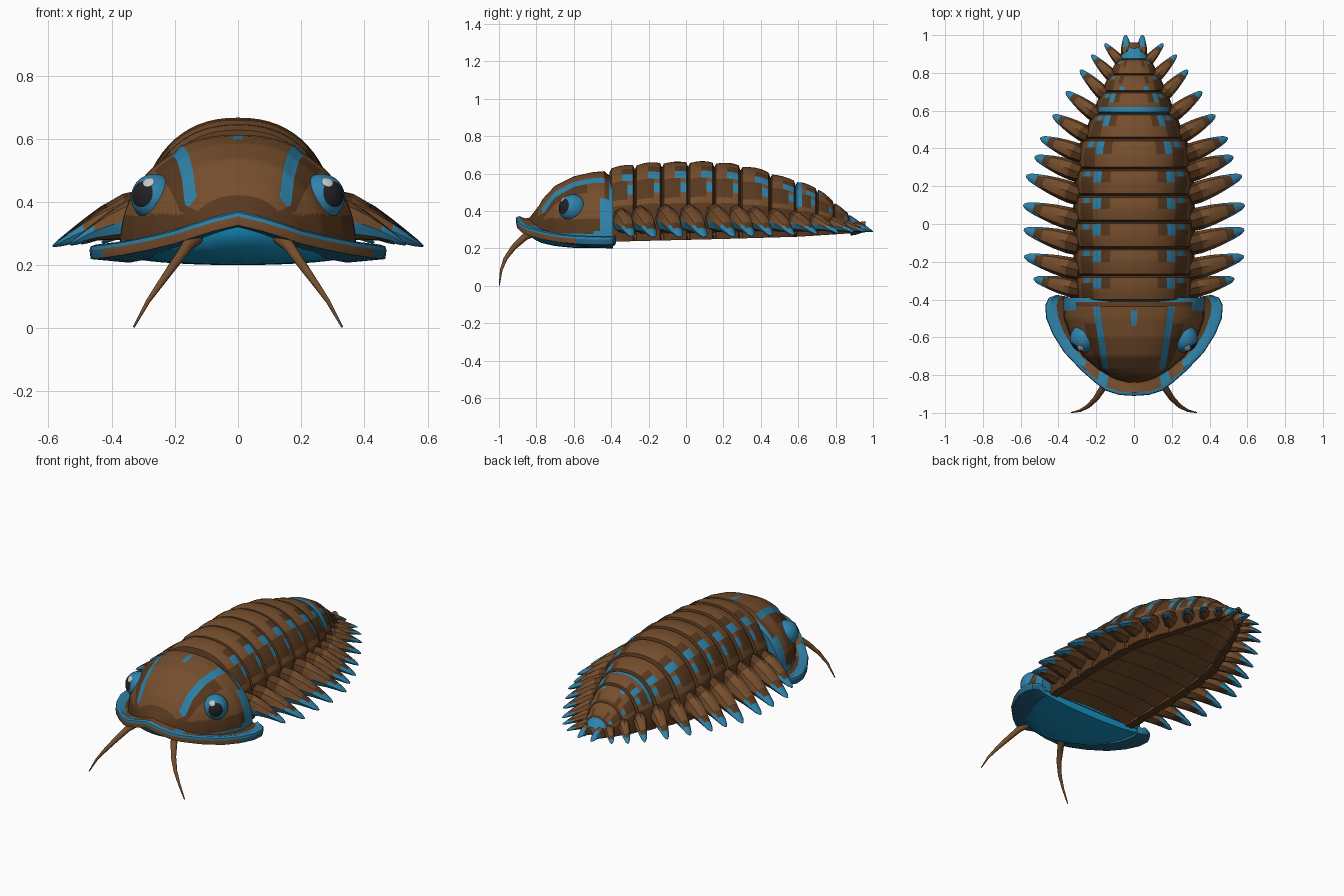
import bpy, bmesh, math
from mathutils import Vector

cube = bpy.data.objects.get("Cube")
if cube:
    bpy.data.objects.remove(cube)

# Materials
COLOURS = [("brown", (.18, .076, .026)), ("dark brown", (.098, .04, .0135)),
           ("blue", (.028, .225, .40)), ("deep blue", (.016, .13, .23)),
           ("belly blue", (.009, .30, .56)),
           ("pupil black", (.015, .015, .018)), ("glint white", (.55, .57, .57))]
BROWN, DARK, BLUE, DEEP, BELLY, BLACK, WHITE = range(7)
MATS = []
for label, rgb in COLOURS:
    m = bpy.data.materials.new(label)
    m.use_nodes = True
    m.diffuse_color = (*rgb, 1)
    m.node_tree.nodes["Principled BSDF"].inputs["Base Color"].default_value = (*rgb, 1)
    MATS.append(m)


def lerp(table, v):
    """Piecewise linear lookup."""
    for (a, p), (b, q) in zip(table, table[1:]):
        if v <= b:
            return p + (q - p) * max(0, (v - a) / (b - a))
    return table[-1][1]


def finish(name, bm):
    bmesh.ops.recalc_face_normals(bm, faces=bm.faces)
    me = bpy.data.meshes.new(name)
    for m in MATS:
        me.materials.append(m)
    bm.to_mesh(me)
    bm.free()
    me.shade_smooth()
    me.set_sharp_from_angle(angle=math.radians(40))
    bpy.context.collection.objects.link(bpy.data.objects.new(name, me))


def loft(name, rings, rule):
    """Skin closed rings, cap both ends, colour by rule(row, column, centre)."""
    bm = bmesh.new()
    rows = [[bm.verts.new(p) for p in r] for r in rings]
    n = len(rows[0])
    for i, (a, b) in enumerate(zip(rows, rows[1:])):
        for j in range(n):
            k = (j + 1) % n
            f = bm.faces.new((a[j], a[k], b[k], b[j]))
            f.material_index = rule(i, j, f.calc_center_median())
    for i, r in ((0, rows[0]), (len(rows) - 2, rows[-1])):
        f = bm.faces.new(r)
        f.material_index = rule(i, 0, f.calc_center_median())
    finish(name, bm)


def arch(t, w, h, z0, e):
    """Point on a squarish arch, t from 0 to pi."""
    c, s = math.cos(t), max(0, math.sin(t))
    return math.copysign(abs(c) ** e * w, c), z0 + h * s ** e


# Body outline along y: half width, top and lower edge
WIDTH = [(-.41, .312), (0, .32), (.25, .312), (.42, .29), (.5, .25), (.59, .215),
         (.71, .165), (.8, .125), (.9, .07), (.96, .035)]
TOP = [(-.41, .63), (-.2, .655), (.1, .662), (.25, .65), (.4, .62), (.5, .585),
       (.62, .55), (.71, .515), (.8, .44), (.9, .36), (.96, .32)]
LOW = [(-.41, .235), (.2, .25), (.6, .262), (.96, .285)]

# Overlapping back plates, each an arch with a stepped profile, and belly slats
PROFILE = [(0, -.028), (.08, -.004), (.3, .002), (.5, .005), (.72, .004), (.94, 0),
           (1, -.022), (1.1, -.05), (0, -.05)]
BOUNDS = [-.41, -.275, -.13, .01, .15, .29, .45, .585, .7, .79, .87, .95]
COLS = 36
for n, (y0, y1) in enumerate(zip(BOUNDS, BOUNDS[1:])):
    rings = []
    for c in range(COLS + 1):
        ring = []
        for f, d in PROFILE:
            y = y0 + (y1 - y0) * f
            w, z0 = lerp(WIDTH, y), lerp(LOW, y)
            d *= min(1, w / .2)
            x, z = arch(math.pi * c / COLS, w + d, lerp(TOP, y) - z0 + d, z0, .87)
            ring.append((x, y, z))
        rings.append(ring)

    def plate_colour(i, j, c, n=n):
        k = min(i, COLS - 1 - i)          # columns up from either side
        if j > 5:
            return DARK
        if n == 7 and j < 2 and k > 5 or n == 10 and k > 6 or n == 8 and k in (13, 14) and j == 1:
            return BLUE
        if k in (10, 11) and j in (3, 4) and n < 8 or k in (7, 8) and j == 4:
            return BLUE
        if k < 5 or k in (6, 7, 8, 9) and j < 4 or k in (12, 13) and j in (3, 4):
            return DARK
        return DARK if j in (0, 5) else BROWN
    loft(f"back_plate_{n + 1}", rings, plate_colour)

    rings = []
    for c in range(13):
        u = c / 6 - 1
        rings.append([(u * (lerp(WIDTH, y) - .01), y, lerp(LOW, y) + d + .025 * (1 - u * u))
                      for y, d in ((y0, .0), (y1 + .01, .02), (y1 + .01, .035), (y0, .03))])
    loft(f"belly_slat_{n + 1}", rings, lambda i, j, c: BROWN)


# Side spines: base y, tip x, tip y, tip z, half width
SPINES = [(-.35, .53, -.29, .265, .052), (-.25, .58, -.172, .26, .058),
          (-.115, .582, -.03, .26, .06), (.01, .585, .1, .26, .06),
          (.145, .57, .255, .262, .058), (.265, .525, .355, .265, .055),
          (.36, .495, .455, .268, .051), (.46, .43, .575, .27, .047),
          (.565, .36, .7, .275, .043), (.67, .285, .815, .28, .038),
          (.765, .225, .895, .285, .033), (.845, .155, .955, .288, .028),
          (.885, .045, 1.0, .29, .03)]
TAPER = [(0, .9), (.2, 1), (.45, .88), (.65, .7), (.8, .54), (.93, .36), (1, .12)]
for n, (by, tx, ty, tz, half) in enumerate(SPINES):
    z0 = lerp(LOW, by)
    base = Vector((max(lerp(WIDTH, by) - .04, 0), by, z0 + (lerp(TOP, by) - z0) * .29))
    tip = Vector((tx, ty, tz))
    axis = (tip - base).normalized()
    across = axis.cross(Vector((0, 0, 1))).normalized()
    up = across.cross(axis)
    for side, tag in ((1, "left"), (-1, "right")):
        rings = []
        for s, k in TAPER:
            mid = base.lerp(tip, s) + up * .015 * math.sin(math.pi * s) * half / .055
            ring = []
            for a in range(8):
                t = math.tau * a / 8
                p = mid + across * math.cos(t) * half * k \
                    + up * math.sin(t) * half * (1.45 - s) * k
                ring.append((p.x * side, p.y, p.z))
            rings.append(ring)

        def spine_colour(i, j, c, n=n):
            if i >= 4 or n == 12 and i > 1 or j == 7 and i >= 1 or j in (0, 3, 4) and i == 3:
                return BLUE
            return DARK if i == 3 or i == 0 else BROWN
        loft(f"{tag}_spine_{n + 1}", rings, spine_colour)

# Head dome with a raised centre panel; columns follow the stripe edges
HEAD_W = [(-.85, .03), (-.82, .11), (-.77, .19), (-.7, .27), (-.6, .335),
          (-.5, .372), (-.39, .375)]
HEAD_T = [(-.85, .345), (-.82, .385), (-.77, .45), (-.7, .525), (-.6, .575),
          (-.5, .597), (-.43, .603), (-.39, .58)]
HEAD_LOW = [(-.85, .31), (-.75, .27), (-.39, .25)]
ROWS, SIDE, STRIPE, HALF, POWER = 40, 22, 2, 15, .92
HCOLS = 2 * (SIDE + STRIPE + HALF)
rings = []
for r in range(ROWS + 1):
    y = -.85 + .46 * r / ROWS
    w, z0 = lerp(HEAD_W, y), lerp(HEAD_LOW, y)
    e = min(max(.132, .14 + (y + .72) * .15), .68 * w)
    t1, t2 = (math.acos((x / w) ** (1 / POWER)) for x in (min(e + .034, .82 * w), e))
    knots = [(0, 0), (SIDE, t1), (SIDE + STRIPE, t2), (HCOLS / 2, math.pi / 2)]
    ring = []
    for c in range(HCOLS + 1):
        t = lerp(knots, min(c, HCOLS - c))
        x, z = arch(t if c <= HCOLS / 2 else math.pi - t, w, lerp(HEAD_T, y) - z0, z0, POWER)
        if min(c, HCOLS - c) >= SIDE + STRIPE and -.78 < y < -.43:
            z += .01
        ring.append((x, y, z))
    rings.append(ring)


def head_colour(i, j, c):
    k = min(j, HCOLS - 1 - j)
    x = abs(c.x)
    if j == HCOLS:
        return DEEP
    if c.y > -.415 or -.775 < c.y < -.44 and SIDE <= k < SIDE + STRIPE:
        return BLUE
    if k == HCOLS // 2 - 1 and -.54 < c.y < -.46 or x > .31 and c.y > -.46 and c.z < .48:
        return BLUE
    if c.z < .285 and x > .2:
        return BLUE
    if -.44 < c.y or c.y < -.79 or k < SIDE and (c.z < .36 or k > SIDE - 6 and c.y < -.53):
        return DARK
    return BROWN


loft("head_dome", rings, head_colour)

# Flared brim around the head: outer x, outer y, inner x, inner y
BRIM = [(0, -.91, 0, -.81), (.08, -.905, .07, -.8), (.15, -.882, .13, -.77),
        (.2, -.845, .17, -.74), (.28, -.775, .22, -.69), (.37, -.68, .28, -.62),
        (.43, -.585, .32, -.55), (.465, -.5, .34, -.48), (.47, -.43, .35, -.43),
        (.45, -.39, .35, -.4), (.41, -.375, .35, -.385)]
BRIM_Z = [(0, .35), (.1, .326), (.2, .292), (.3, .268), (.4, .25), (.47, .243)]
SECTION = [(0, .018), (.5, .01), (.82, .022), (.97, .016), (1, .004), (.97, -.024), (0, -.035)]
full = [(-a, b, -c, d) for a, b, c, d in BRIM[:0:-1]] + BRIM
rings = []
for ox, oy, ix, iy in full:
    z = lerp(BRIM_Z, abs(ox))
    rings.append([(ix + (ox - ix) * f, iy + (oy - iy) * f, z + d) for f, d in SECTION])


def brim_colour(i, j, c):
    x = abs(c.x)
    if j < 2:
        if x > .38 and c.y > -.6 or .14 < x < .2 or j == 1 and x > .25:
            return BLUE
        return DARK if x > .3 else BROWN
    if j == 4:
        return BROWN if x < .4 else DEEP
    return DEEP if j > 4 else BLUE


loft("head_brim", rings, brim_colour)

# Shallow bowl under the head
BOWL = [(-.86, .3), (-.82, .25), (-.77, .228), (-.7, .212), (-.6, .202), (-.39, .2)]
rings = []
for r in range(17):
    y = -.86 + .47 * r / 16
    w = lerp(HEAD_W, y) + .02
    z0 = lerp(BRIM_Z, w) - .005
    rings.append([(x, y, z) for x, z in
                  (arch(math.pi * c / 24, w, lerp(BOWL, y) - z0, z0, .95) for c in range(25))])
loft("head_underside", rings, lambda i, j, c: BELLY)


def ball(name, centre, look, radius, depth, rule):
    """Sphere with its pole turned to the look direction."""
    bm = bmesh.new()
    bmesh.ops.create_uvsphere(bm, u_segments=24, v_segments=16, radius=1)
    for f in bm.faces:
        f.material_index = rule(f.calc_center_median().z)
    turn = look.to_track_quat("Z", "Y")
    for v in bm.verts:
        v.co = centre + turn @ Vector((v.co.x * radius, v.co.y * radius, v.co.z * depth))
    finish(name, bm)


# Eyes with pupils and glints
for side, tag in ((1, "left"), (-1, "right")):
    centre = Vector((.264 * side, -.605, .414))
    look = Vector((.6 * side, -.75, .16)).normalized()
    ball(f"{tag}_eye", centre, look, .075, .075, lambda z: BLACK if z > .85 else BLUE)
    shine = Vector((.25 * side, -.7, .62)).normalized()
    ball(f"{tag}_eye_glint", centre + shine * .074, shine, .018, .004, lambda z: WHITE)

    # Drooping feelers
    path = [Vector((x * side, y, z)) for x, y, z in
            ((.12, -.79, .295), (.16, -.86, .262), (.2, -.922, .205), (.243, -.965, .145),
             (.285, -.988, .085), (.33, -.998, .003))]
    rings = []
    for i, p in enumerate(path):
        d = path[min(i + 1, 5)] - path[max(i - 1, 0)]
        q = d.to_track_quat("Z", "Y")
        r = .02 * (1 - i / 5) + .003
        rings.append([p + q @ Vector((r * math.cos(a * math.tau / 10),
                                      r * math.sin(a * math.tau / 10), 0)) for a in range(10)])
    loft(f"{tag}_feeler", rings, lambda i, j, c: BROWN)
